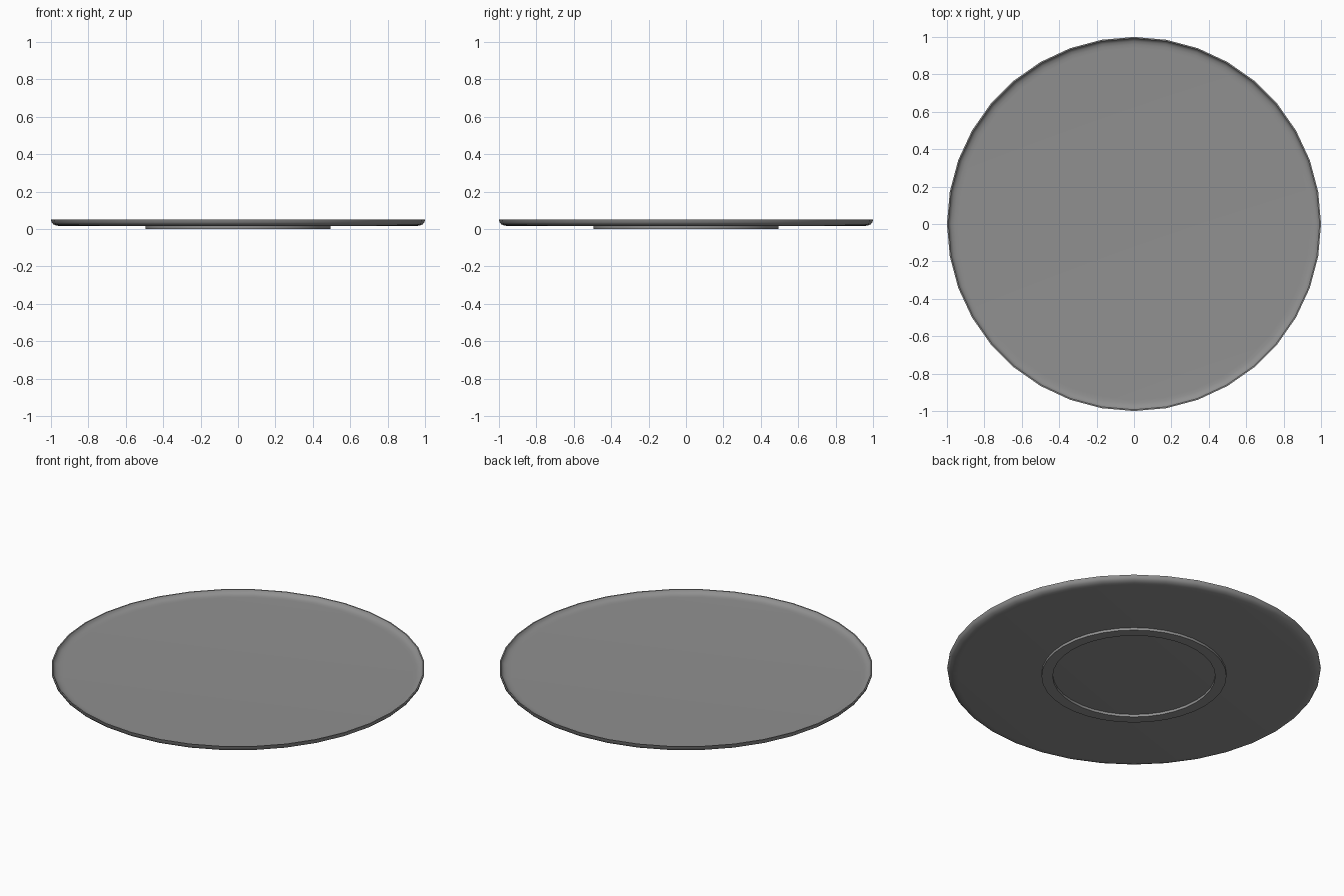
import bpy, bmesh, math

if "Cube" in bpy.data.objects:
    bpy.data.objects.remove(bpy.data.objects["Cube"])

SIDES = 36

# Dark grey glaze
glaze = bpy.data.materials.new("dark_grey")
glaze.diffuse_color = (0.28, 0.28, 0.28, 1)
glaze.use_nodes = True
glaze.node_tree.nodes["Principled BSDF"].inputs["Base Color"].default_value = glaze.diffuse_color


def lathe(name, profile, closed=False):
    """Revolve an (r, z) profile around z; r = 0 ends become centre points."""
    bm = bmesh.new()
    rings = []
    for r, z in profile:
        if r == 0:
            rings.append([bm.verts.new((0, 0, z))] * SIDES)
        else:
            rings.append([bm.verts.new((r * math.cos(2 * math.pi * i / SIDES),
                                        r * math.sin(2 * math.pi * i / SIDES), z))
                          for i in range(SIDES)])
    pairs = list(zip(rings, rings[1:]))
    if closed:
        pairs.append((rings[-1], rings[0]))
    for a, b in pairs:
        for i in range(SIDES):
            j = (i + 1) % SIDES
            bm.faces.new(dict.fromkeys((a[i], a[j], b[j], b[i])))
    bmesh.ops.recalc_face_normals(bm, faces=bm.faces)
    mesh = bpy.data.meshes.new(name)
    bm.to_mesh(mesh)
    bm.free()
    mesh.materials.append(glaze)
    obj = bpy.data.objects.new(name, mesh)
    bpy.context.collection.objects.link(obj)
    bpy.ops.object.select_all(action='DESELECT')
    obj.select_set(True)
    bpy.context.view_layer.objects.active = obj
    bpy.ops.object.shade_smooth_by_angle(angle=math.radians(35))
    return obj


# Shallow plate: flat underside, rounded outer edge, thin lip, flat floor
lathe("plate", [
    (0, 0.015), (0.945, 0.015), (0.97, 0.018), (0.988, 0.025), (0.997, 0.036),
    (1.0, 0.051), (0.993, 0.051), (0.987, 0.041), (0.977, 0.034),
    (0.96, 0.030), (0.94, 0.029), (0, 0.029)])

# Foot ring under the plate
lathe("foot_ring", [(0.435, 0.016), (0.435, 0), (0.495, 0), (0.495, 0.016)], closed=True)
